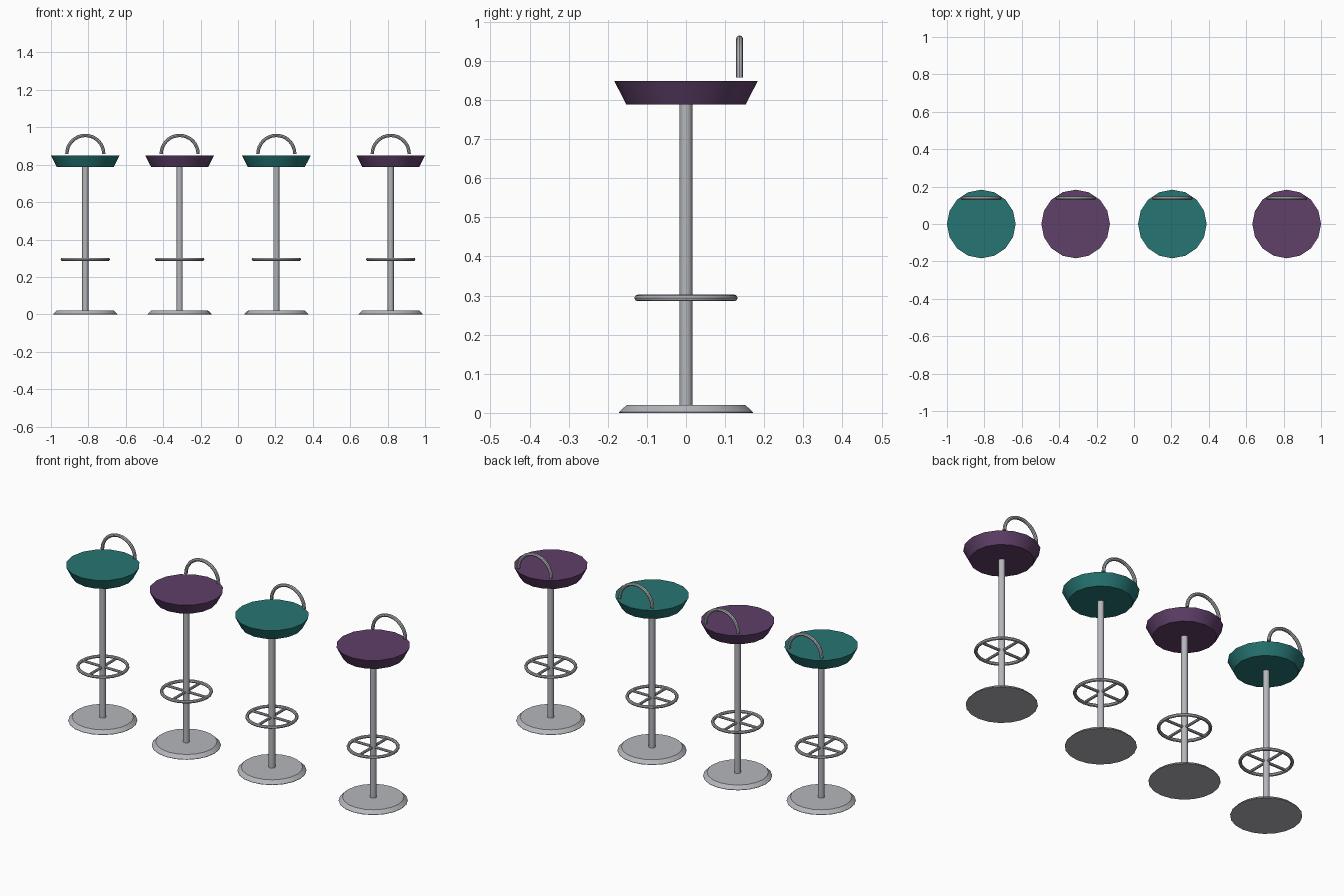
import bpy, bmesh, math
from mathutils import Vector

if "Cube" in bpy.data.objects:
    bpy.data.objects.remove(bpy.data.objects["Cube"])


def material(name, rgb):
    m = bpy.data.materials.new(name)
    m.diffuse_color = (*rgb, 1)
    m.use_nodes = True
    m.node_tree.nodes["Principled BSDF"].inputs["Base Color"].default_value = m.diffuse_color
    return m


TEAL = material("teal", (0.019, 0.178, 0.170))
PURPLE = material("purple", (0.115, 0.050, 0.140))
METAL = material("grey metal", (0.46, 0.47, 0.50))


def finish(bm, name, mat, x):
    bmesh.ops.recalc_face_normals(bm, faces=bm.faces)
    me = bpy.data.meshes.new(name)
    bm.to_mesh(me)
    bm.free()
    me.materials.append(mat)
    ob = bpy.data.objects.new(name, me)
    ob.location.x = x
    bpy.context.collection.objects.link(ob)
    bpy.ops.object.select_all(action='DESELECT')
    ob.select_set(True)
    bpy.context.view_layer.objects.active = ob
    bpy.ops.object.shade_smooth_by_angle(angle=math.radians(32))
    return ob


def skin(bm, rings, closed=False):
    """Join rings of points with quads, capping the ends unless closed."""
    rv = [[bm.verts.new(p) for p in r] for r in rings]
    n = len(rv[0])
    pairs = list(zip(rv, rv[1:])) + ([(rv[-1], rv[0])] if closed else [])
    for a, b in pairs:
        for i in range(n):
            j = (i + 1) % n
            bm.faces.new((a[i], a[j], b[j], b[i]))
    if not closed:
        bm.faces.new(rv[0])
        bm.faces.new(rv[-1])


def lathe(name, profile, sides, mat, x):
    bm = bmesh.new()
    skin(bm, [[(r * math.cos(2 * math.pi * i / sides), r * math.sin(2 * math.pi * i / sides), z)
               for i in range(sides)] for r, z in profile])
    return finish(bm, name, mat, x)


def arc_ring(centre, u, v, radius, ang, thick, sides):
    """Circular cross-section at one angle of an arc in the u-v plane."""
    d = u * math.cos(ang) + v * math.sin(ang)
    w = u.cross(v)
    c = centre + d * radius
    return [c + thick * (d * math.cos(t) + w * math.sin(t))
            for t in (2 * math.pi * k / sides for k in range(sides))]


X, Y, Z = Vector((1, 0, 0)), Vector((0, 1, 0)), Vector((0, 0, 1))


def stool(x, seat_mat):
    lathe("base", [(0.171, 0), (0.171, 0.002), (0.152, 0.02)], 20, METAL, x)
    lathe("post", [(0.0165, 0.015), (0.0165, 0.795)], 12, METAL, x)
    lathe("seat", [(0.153, 0.789), (0.1835, 0.849)], 16, seat_mat, x)

    # foot ring with four spokes
    c = Z * 0.294
    bm = bmesh.new()
    skin(bm, [arc_ring(c, X, Y, 0.1235, 2 * math.pi * i / 24, 0.0085, 8) for i in range(24)], True)
    finish(bm, "foot_ring", METAL, x)
    bm = bmesh.new()
    for d, s in ((X, Y), (Y, X)):
        skin(bm, [[c + d * e + 0.007 * (s * math.cos(t) + Z * math.sin(t))
                   for t in (math.pi * k / 4 for k in range(8))] for e in (-0.122, 0.122)])
    finish(bm, "foot_ring_spokes", METAL, x)

    # half-round back handle
    bm = bmesh.new()
    c = Vector((0, 0.137, 0.858))
    skin(bm, [arc_ring(c, X, Z, 0.0985, math.pi * i / 16, 0.009, 8) for i in range(17)])
    finish(bm, "back_handle", METAL, x)


for px, col in ((-0.8165, TEAL), (-0.312, PURPLE), (0.205, TEAL), (0.8165, PURPLE)):
    stool(px, col)
